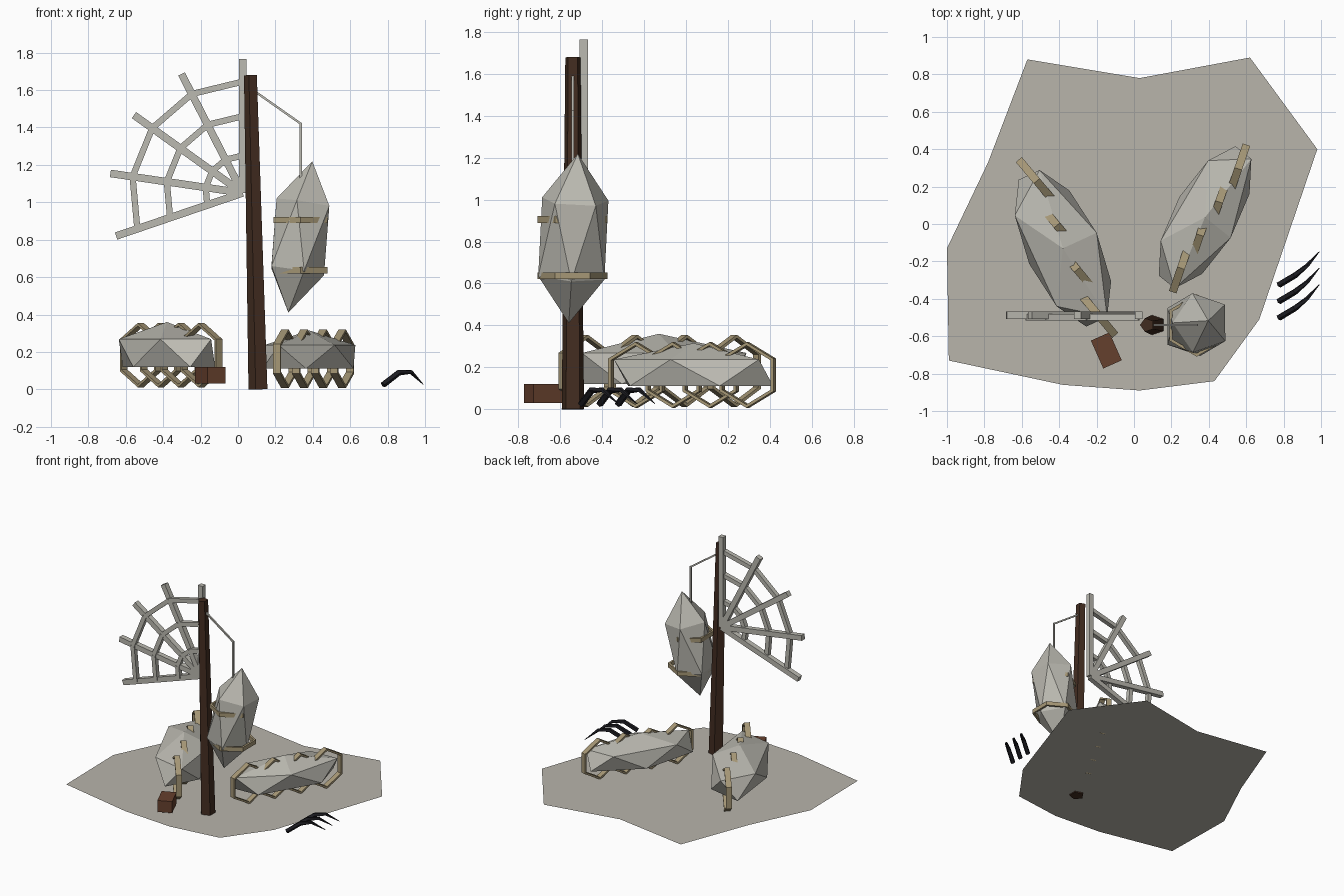
import bpy, bmesh, math
from mathutils import Vector, Matrix

if "Cube" in bpy.data.objects:
    bpy.data.objects.remove(bpy.data.objects["Cube"])

R = math.radians


def material(name, rgb):
    m = bpy.data.materials.new(name)
    m.diffuse_color = (*rgb, 1)
    m.use_nodes = True
    m.node_tree.nodes["Principled BSDF"].inputs["Base Color"].default_value = m.diffuse_color
    return m


SILK = material("silk", (0.5, 0.49, 0.44))
SHEET = material("sheet", (0.48, 0.46, 0.41))
WRAP = material("wrap", (0.38, 0.31, 0.18))
WOOD = material("dark_wood", (0.055, 0.026, 0.015))
CRATE = material("brown_wood", (0.13, 0.05, 0.026))
HORN = material("black_horn", (0.012, 0.012, 0.016))


def finish(name, bm, mat):
    bmesh.ops.recalc_face_normals(bm, faces=bm.faces)
    me = bpy.data.meshes.new(name)
    bm.to_mesh(me)
    bm.free()
    me.materials.append(mat)
    ob = bpy.data.objects.new(name, me)
    bpy.context.collection.objects.link(ob)
    return ob


def beam(bm, p, q, width, depth):
    """Box from p to q; depth is measured along y."""
    p, q = Vector(p), Vector(q)
    z = (q - p).normalized()
    y = Vector((0, 1, 0))
    x = y.cross(z).normalized()
    rot = Matrix((x, y, z)).transposed().to_4x4()
    size = Matrix.Diagonal((width, depth, (q - p).length, 1))
    bmesh.ops.create_cube(bm, size=1, matrix=Matrix.Translation((p + q) / 2) @ rot @ size)


def tube(bm, points, radii, sides, phase=0):
    """Tapered tube through the points."""
    pts = [Vector(p) for p in points]
    rings = []
    for i, p in enumerate(pts):
        d = (pts[min(i + 1, len(pts) - 1)] - pts[max(i - 1, 0)]).normalized()
        u = Vector((0, 1, 0)).cross(d).normalized()
        v = d.cross(u)
        rings.append([bm.verts.new(p + radii[i] * (u * math.cos(a) + v * math.sin(a)))
                      for a in (phase + 2 * math.pi * k / sides for k in range(sides))])
    for a, b in zip(rings, rings[1:]):
        for k in range(sides):
            n = (k + 1) % sides
            bm.faces.new((a[k], a[n], b[n], b[k]))
    bm.faces.new(rings[0])
    bm.faces.new(rings[-1])


def hex_band(bm, radius, width, thick, mat):
    """Six-sided strap, axis along local z, corners on local y."""
    rings = []
    for k in range(6):
        a = R(90 + 60 * k)
        rings.append([bm.verts.new(mat @ Vector((r * math.cos(a), r * math.sin(a), z)))
                      for r, z in ((radius, -width / 2), (radius, width / 2),
                                   (radius - thick, width / 2), (radius - thick, -width / 2))])
    for k in range(6):
        a, b = rings[k], rings[(k + 1) % 6]
        for j in range(4):
            n = (j + 1) % 4
            bm.faces.new((a[j], a[n], b[n], b[j]))


# Ground sheet
bm = bmesh.new()
outline = [(-0.57, 0.88), (0.03, 0.78), (0.62, 0.89), (0.98, 0.40), (0.67, -0.51), (0.43, -0.84),
           (0.03, -0.89), (-0.38, -0.86), (-0.99, -0.73), (-1.0, -0.13), (-0.78, 0.33)]
bm.faces.new([bm.verts.new((x, y, 0.01)) for x, y in reversed(outline)])
finish("ground_sheet", bm, SHEET)

# Leaning post
bm = bmesh.new()
tube(bm, [(0.112, -0.54, 0.0), (0.07, -0.54, 1.68)], [0.056, 0.038], 5, R(180))
finish("post", bm, WOOD)

# Crate
bm = bmesh.new()
bmesh.ops.create_cube(bm, size=1, matrix=Matrix.Translation((-0.148, -0.676, 0.075))
                      @ Matrix.Rotation(R(24), 4, 'Z') @ Matrix.Diagonal((0.108, 0.163, 0.09, 1)))
finish("crate", bm, CRATE)

# Fan web: five spokes and three rows of cross strands
hub = Vector((0.025, -0.488, 1.05))
angles = [R(90 + 27.2 * i) for i in range(5)]


def on_spoke(a, r):
    return hub + Vector((math.cos(a) * r, 0, math.sin(a) * r))


bm = bmesh.new()
for a in angles:
    beam(bm, hub, on_spoke(a, 0.715), 0.04, 0.04)
finish("web_spokes", bm, SILK)
bm = bmesh.new()
for r in (0.2, 0.41, 0.595):
    for a, b in zip(angles, angles[1:]):
        beam(bm, on_spoke(a, r) + Vector((0, -0.01, 0)),
             on_spoke(b, r) + Vector((0, -0.01, 0)), 0.033, 0.035)
finish("web_strands", bm, SILK)

# Hanging thread
bm = bmesh.new()
beam(bm, (0.08, -0.54, 1.6), (0.336, -0.54, 1.42), 0.012, 0.012)
beam(bm, (0.336, -0.54, 1.425), (0.336, -0.54, 1.0), 0.012, 0.012)
finish("hanging_thread", bm, SILK)

# Hanging cocoon with two straps
bm = bmesh.new()
bmesh.ops.create_icosphere(bm, subdivisions=1, radius=1, matrix=Matrix.Translation((0.333, -0.538, 0.815))
                           @ Matrix.Rotation(R(9), 4, 'Y') @ Matrix.Rotation(R(-3), 4, 'X')
                           @ Matrix.Diagonal((0.176, 0.186, 0.41, 1)) @ Matrix.Rotation(R(180), 4, 'Z'))
finish("hanging_cocoon", bm, SILK)
bm = bmesh.new()
for z in (0.905, 0.637):
    hex_band(bm, 0.167, 0.033, 0.018, Matrix.Translation((0.335, -0.542, z)))
finish("hanging_cocoon_straps", bm, WRAP)


# Lying cocoons: flat-bottomed icosahedra with four upright straps each
def lying_cocoon(side, center, scale, turn, phase, first, step, strap_dir, strap_r, strap_z):
    bm = bmesh.new()
    bmesh.ops.create_icosphere(bm, subdivisions=1, radius=1)
    for v in bm.verts:
        v.co.z = max(v.co.z, -0.4472)
    bm.transform(Matrix.Translation(center) @ Matrix.Rotation(R(turn), 4, 'Z')
                 @ Matrix.Diagonal((*scale, 1)) @ Matrix.Rotation(R(phase), 4, 'Z'))
    finish(side + "_cocoon", bm, SILK)
    bm = bmesh.new()
    for i in range(4):
        pos = (first[0] + step[0] * i, first[1] + step[1] * i, strap_z)
        hex_band(bm, strap_r, 0.042, 0.016, Matrix.Translation(pos)
                 @ Matrix.Rotation(R(strap_dir), 4, 'Z') @ Matrix.Rotation(R(90), 4, 'X'))
    finish(side + "_cocoon_straps", bm, WRAP)


lying_cocoon("left", (-0.38, -0.13, 0.194), (0.508, 0.222, 0.166), 114.7, -18,
             (-0.52, 0.23), (0.108, -0.237), -50, 0.172, 0.183)
lying_cocoon("right", (0.38, 0.036, 0.174), (0.474, 0.194, 0.141), 61, -22,
             (0.557, 0.295), (-0.102, -0.177), 71, 0.157, 0.163)

# Three curved claws
for i in range(3):
    y = 0.088 * i
    bm = bmesh.new()
    tube(bm, [(0.775, -0.5 + y, 0.025), (0.86, -0.45 + y, 0.09), (0.925, -0.4 + y, 0.093),
              (0.99, -0.325 + y, 0.027)], [0.018, 0.017, 0.012, 0.002], 5)
    finish("claw_%d" % (i + 1), bm, HORN)
